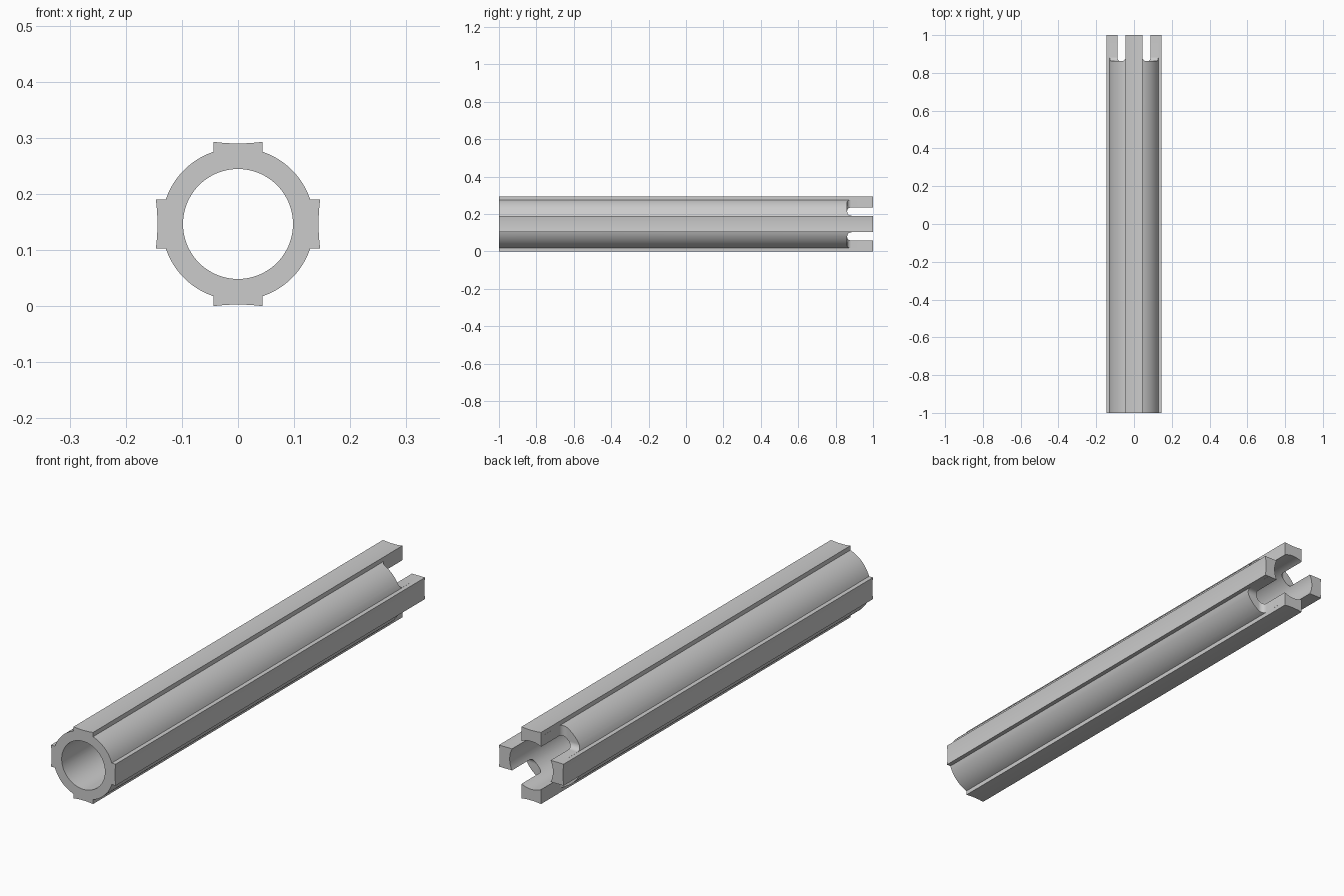
import bpy, bmesh
from math import sin, cos, pi, atan2, hypot, asin, sqrt

if "Cube" in bpy.data.objects:
    bpy.data.objects.remove(bpy.data.objects["Cube"], do_unlink=True)

BORE, TUBE = 0.098, 0.136          # inner and outer radius
RIB, TIP, DIP = 0.044, 0.1465, 0.003  # rib half width, reach, hollow depth
SLOT, FILLET = 0.862, 0.022        # slot floor and its corner radius

grey = bpy.data.materials.new("plain grey")
grey.use_nodes = True
grey.diffuse_color = (0.6, 0.6, 0.6, 1)
grey.node_tree.nodes["Principled BSDF"].inputs["Base Color"].default_value = grey.diffuse_color


def make_object(name, bm):
    bmesh.ops.recalc_face_normals(bm, faces=bm.faces)
    mesh = bpy.data.meshes.new(name)
    bm.to_mesh(mesh)
    bm.free()
    mesh.materials.append(grey)
    obj = bpy.data.objects.new(name, mesh)
    bpy.context.collection.objects.link(obj)
    return obj


def bridge(bm, a, b):
    for i in range(len(a)):
        j = (i + 1) % len(a)
        bm.faces.new((a[i], a[j], b[j], b[i]))


# Outer profile: four ribs with slightly hollow faces, joined by tube arcs
outer = []
base = asin(RIB / TUBE)
for k in range(4):
    turn = k * pi / 2
    for i in range(9):
        t = i / 4 - 1
        side, reach = t * RIB, TIP - DIP * (1 - t * t)
        outer.append((turn + atan2(side, reach), hypot(side, reach)))
    for i in range(17):
        outer.append((turn + base + (pi / 2 - 2 * base) * i / 16, TUBE))

# Ribbed tube body
bm = bmesh.new()


def ring(y, points):
    return [bm.verts.new((r * cos(a), y, TIP + r * sin(a))) for a, r in points]


inner = [(a, BORE) for a, r in outer]
loops = [ring(-1, outer), ring(1, outer), ring(1, inner), ring(-1, inner)]
for n in range(4):
    bridge(bm, loops[n], loops[(n + 1) % 4])
body = make_object("ribbed_tube", bm)

# Slot cutters between the ribs, with filleted floors
bm = bmesh.new()
sections = [(1.1, 0)]
for i in range(9):
    a = pi / 2 * i / 8
    sections.append((SLOT + FILLET * (1 - sin(a)), FILLET * (1 - cos(a))))
for sx in (-1, 1):
    for sz in (-1, 1):
        rows = []
        for y, inset in sections:
            lo, hi = RIB + 0.0001 + inset, 0.2
            rows.append([bm.verts.new((sx * x, y, TIP + sz * z))
                         for x, z in ((lo, lo), (hi, lo), (hi, hi), (lo, hi))])
        for a, b in zip(rows, rows[1:]):
            bridge(bm, a, b)
        bm.faces.new(rows[0])
        bm.faces.new(rows[-1])
cutter = make_object("slot_cutter", bm)
cutter.hide_render = True

cut = body.modifiers.new("slots", "BOOLEAN")
cut.operation, cut.solver, cut.object = "DIFFERENCE", "EXACT", cutter
bpy.ops.object.select_all(action="DESELECT")
bpy.context.view_layer.objects.active = body
body.select_set(True)
bpy.ops.object.modifier_apply(modifier=cut.name)
bpy.data.objects.remove(cutter, do_unlink=True)
bpy.ops.object.shade_smooth_by_angle(angle=pi / 6)
